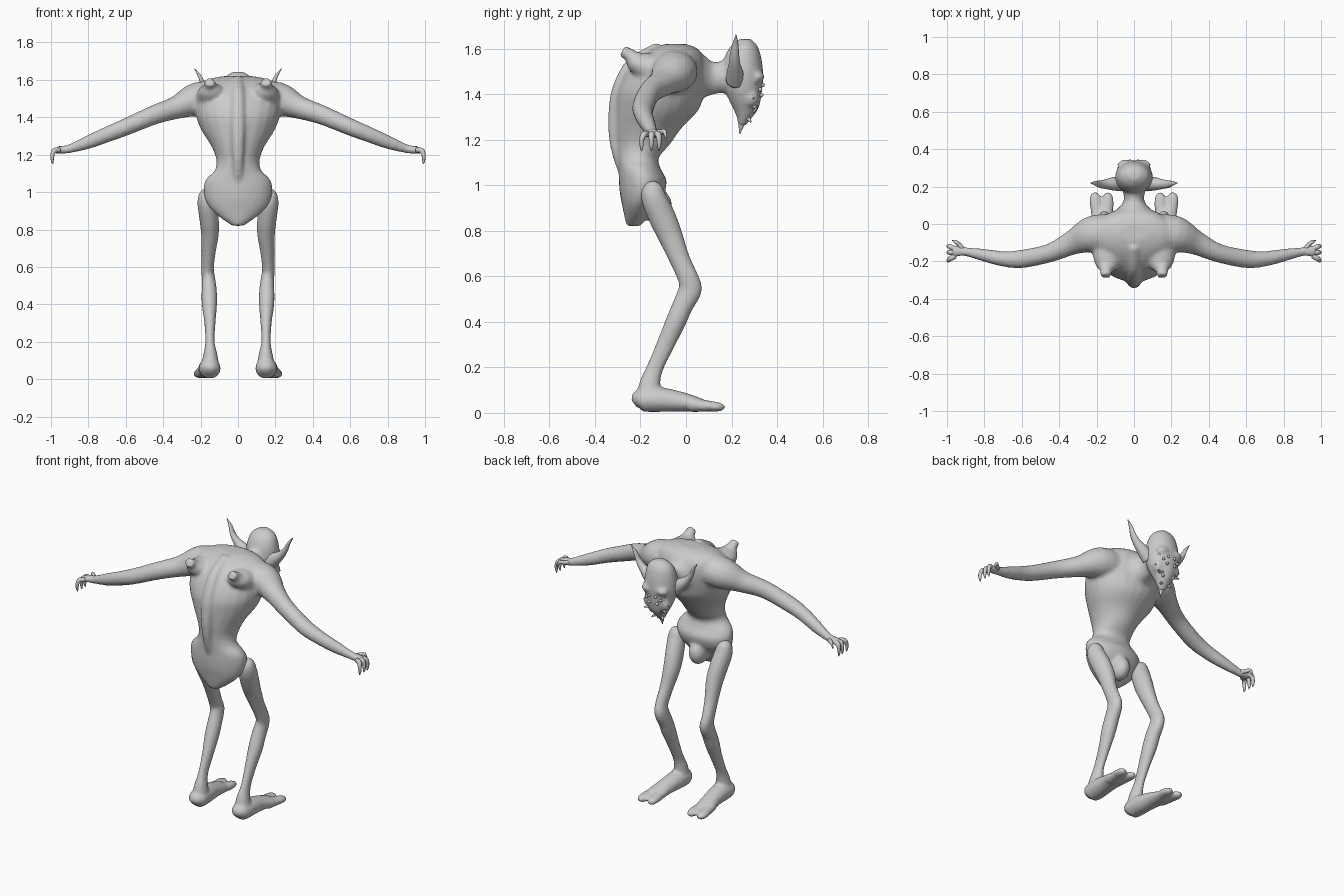
import bpy, bmesh, math
from mathutils import Vector

X, Y, Z = Vector((1, 0, 0)), Vector((0, 1, 0)), Vector((0, 0, 1))


def spline(pts, k=4):
    """Catmull-Rom resampling of (x, y, z, ru, rv) stations."""
    out = []
    for i in range(len(pts) - 1):
        a, b, c, d = (pts[max(i - 1, 0)], pts[i], pts[i + 1], pts[min(i + 2, len(pts) - 1)])
        for j in range(k):
            t = j / k
            out.append([0.5 * (2 * q + (r - p) * t + (2 * p - 5 * q + 4 * r - s) * t * t
                               + (3 * q - p - 3 * r + s) * t ** 3)
                        for p, q, r, s in zip(a, b, c, d)])
    return out + [list(pts[-1])]


def loft(bm, pts, hint=X, n=16, axis=None, sides=(1,)):
    """Elliptical tube through stations, hint = direction of the first radius."""
    rows = spline(pts)
    for s in sides:
        rings = []
        for i, r in enumerate(rows):
            p0, p1 = rows[max(i - 1, 0)], rows[min(i + 1, len(rows) - 1)]
            t = axis or (Vector(p1[:3]) - Vector(p0[:3])).normalized()
            u = (hint - t * hint.dot(t)).normalized()
            v = t.cross(u)
            ru, rv = max(r[3], 0.002), max(r[4], 0.002)
            ring = []
            for j in range(n):
                a = 2 * math.pi * j / n
                co = Vector(r[:3]) + u * ru * math.cos(a) + v * rv * math.sin(a)
                ring.append(bm.verts.new((co.x * s, co.y, max(co.z, 0.004))))
            rings.append(ring)
        faces = [bm.faces.new(rings[0]), bm.faces.new(rings[-1])]
        for a, b in zip(rings, rings[1:]):
            faces += [bm.faces.new((a[j], a[(j + 1) % n], b[(j + 1) % n], b[j])) for j in range(n)]
        bmesh.ops.recalc_face_normals(bm, faces=faces)


def ball(bm, c, r):
    res = bmesh.ops.create_uvsphere(bm, u_segments=14, v_segments=10, radius=1)
    for v in res["verts"]:
        v.co = Vector(c) + Vector(a * b for a, b in zip(v.co, r))


def finish(bm, name, voxel=0, mirror=False):
    me = bpy.data.meshes.new(name)
    for f in bm.faces:
        f.smooth = True
    bm.to_mesh(me)
    bm.free()
    ob = bpy.data.objects.new(name, me)
    bpy.context.collection.objects.link(ob)
    if voxel:
        m = ob.modifiers.new("fuse", 'REMESH')
        m.mode, m.voxel_size, m.use_smooth_shade = 'VOXEL', voxel, True
        m = ob.modifiers.new("soften", 'SMOOTH')
        m.factor, m.iterations = 0.5, 4
    if mirror:
        ob.modifiers.new("mirror", 'MIRROR').use_bisect_axis[0] = False
    return ob


# body: torso from (z, back y, front y, half width)
both = (1, -1)
bm = bmesh.new()
torso = [(.82, -.26, -.2, .03), (.86, -.27, -.17, .09), (.91, -.28, -.14, .145), (.96, -.29, -.1, .175),
         (1.02, -.295, -.085, .185), (1.07, -.295, -.11, .17), (1.12, -.30, -.12, .122),
         (1.18, -.305, -.07, .117), (1.25, -.31, -.02, .145), (1.33, -.31, .055, .195),
         (1.41, -.305, .08, .225), (1.5, -.265, .09, .235), (1.56, -.21, .08, .22),
         (1.6, -.15, .05, .17), (1.62, -.09, .0, .08)]
loft(bm, [(0, (b + f) / 2, z, w, (f - b) / 2) for z, b, f, w in torso], n=24, axis=Z)
# spine ridge
loft(bm, [(0, -.27, 1.04, .02, .02), (0, -.3, 1.12, .025, .02), (0, -.318, 1.22, .03, .022),
          (0, -.318, 1.33, .035, .022), (0, -.3, 1.43, .035, .022), (0, -.24, 1.54, .03, .02),
          (0, -.12, 1.61, .025, .02)])
# shoulder blade stubs
loft(bm, [(.14, -.15, 1.51, .085, .075), (.145, -.215, 1.54, .065, .05), (.15, -.245, 1.57, .034, .03),
          (.15, -.28, 1.59, .03, .027)], sides=both)
# arms
loft(bm, [(.1, -.05, 1.5, .1, .09), (.22, -.055, 1.495, .1, .092), (.33, -.1, 1.452, .066, .062),
          (.45, -.155, 1.412, .05, .052), (.6, -.187, 1.348, .049, .046), (.7, -.186, 1.308, .041, .042),
          (.8, -.167, 1.267, .034, .036), (.9, -.148, 1.232, .024, .024), (.95, -.145, 1.226, .032, .02),
          (.975, -.15, 1.222, .036, .016)], hint=Y, sides=both)
# neck
loft(bm, [(0, -.02, 1.48, .16, .13), (0, .05, 1.475, .12, .11), (0, .11, 1.47, .062, .075),
          (0, .16, 1.475, .056, .07), (0, .22, 1.48, .07, .08)])
# head: (z, back y, front y, half width)
head = [(1.642, .235, .285, .03), (1.61, .195, .315, .075), (1.55, .165, .333, .095), (1.48, .16, .34, .102),
        (1.42, .17, .335, .095), (1.37, .19, .328, .078), (1.33, .21, .315, .058), (1.29, .225, .285, .035),
        (1.26, .228, .262, .017)]
loft(bm, [(0, (b + f) / 2, z, w, (f - b) / 2) for z, b, f, w in head], n=20, axis=-Z)
# brow, cheeks and groin
for s in both:
    ball(bm, (.045 * s, .315, 1.475), (.045, .03, .025))
    ball(bm, (.06 * s, .285, 1.385), (.03, .035, .04))
ball(bm, (0, -.13, .91), (.055, .07, .075))
finish(bm, "body", voxel=.011)

# legs and two-toed feet
bm = bmesh.new()
loft(bm, [(.165, -.155, 1.015, .02, .02), (.167, -.15, .99, .042, .045), (.165, -.14, .94, .052, .056),
          (.155, -.105, .86, .052, .06), (.15, -.07, .78, .048, .055), (.157, -.03, .68, .038, .046),
          (.163, .01, .59, .034, .046), (.158, .018, .54, .036, .052), (.154, -.015, .47, .041, .046),
          (.153, -.045, .4, .041, .045), (.15, -.09, .3, .03, .04), (.15, -.135, .2, .025, .037),
          (.148, -.158, .13, .038, .046), (.15, -.165, .06, .052, .055)])
loft(bm, [(.15, -.228, .04, .02, .02), (.15, -.2, .055, .054, .05), (.153, -.12, .058, .058, .055),
          (.16, -.03, .05, .054, .045), (.17, .05, .036, .06, .033), (.172, .08, .03, .055, .025)])
loft(bm, [(.15, .02, .035, .032, .03), (.142, .1, .03, .034, .024), (.14, .145, .026, .028, .02),
          (.14, .17, .022, .01, .01)])
loft(bm, [(.19, .02, .035, .034, .03), (.202, .1, .03, .034, .024), (.208, .145, .026, .03, .02),
          (.212, .17, .022, .01, .01)])
finish(bm, "legs", voxel=.009, mirror=True)

# clawed fingers and thumb
bm = bmesh.new()
for dy, tip in ((-.185, -.195), (-.152, -.152), (-.122, -.118)):
    loft(bm, [(.955, dy * .6 - .06, 1.225, .014, .014), (.982, dy, 1.222, .014, .014),
              (.992, tip, 1.198, .011, .011), (.993, tip, 1.17, .008, .008),
              (.99, tip, 1.15, .002, .002)], hint=Y, n=8)
loft(bm, [(.915, -.14, 1.228, .014, .016), (.935, -.11, 1.232, .013, .012), (.955, -.095, 1.235, .01, .01),
          (.97, -.088, 1.205, .003, .003)], hint=Z, n=8)
finish(bm, "fingers", mirror=True)

# ears
bm = bmesh.new()
loft(bm, [(.07, .215, 1.46, .04, .045), (.115, .215, 1.5, .035, .036), (.155, .213, 1.535, .025, .024),
          (.185, .213, 1.575, .02, .014), (.205, .217, 1.62, .013, .009), (.232, .22, 1.66, .002, .002)],
     hint=Y, n=12)
finish(bm, "ears", mirror=True)

# eyes
bm = bmesh.new()
for x, y, z in ((.022, .337, 1.44), (.05, .326, 1.42), (.028, .331, 1.395), (.068, .31, 1.45)):
    ball(bm, (x, y, z), (.009, .009, .009))
finish(bm, "eyes", mirror=True)

# mouth spikes and chin barb
bm = bmesh.new()
for x, y, z, dx, dy, dz in ((.05, .295, 1.345, .03, .015, -.005), (.03, .295, 1.325, .015, .02, .025),
                            (.06, .28, 1.375, .03, .02, .01), (.025, .275, 1.29, .018, .01, -.015)):
    loft(bm, [(x, y, z, .01, .01), (x + dx * .6, y + dy * .6, z + dz * .4, .006, .006),
              (x + dx, y + dy, z + dz, .002, .002)], hint=Vector((0, .3, 1)), n=6)
finish(bm, "mouth_spikes", mirror=True)
bm = bmesh.new()
loft(bm, [(0, .25, 1.3, .03, .03), (0, .243, 1.265, .014, .014), (0, .236, 1.225, .002, .002)], n=10)
finish(bm, "chin_barb")
